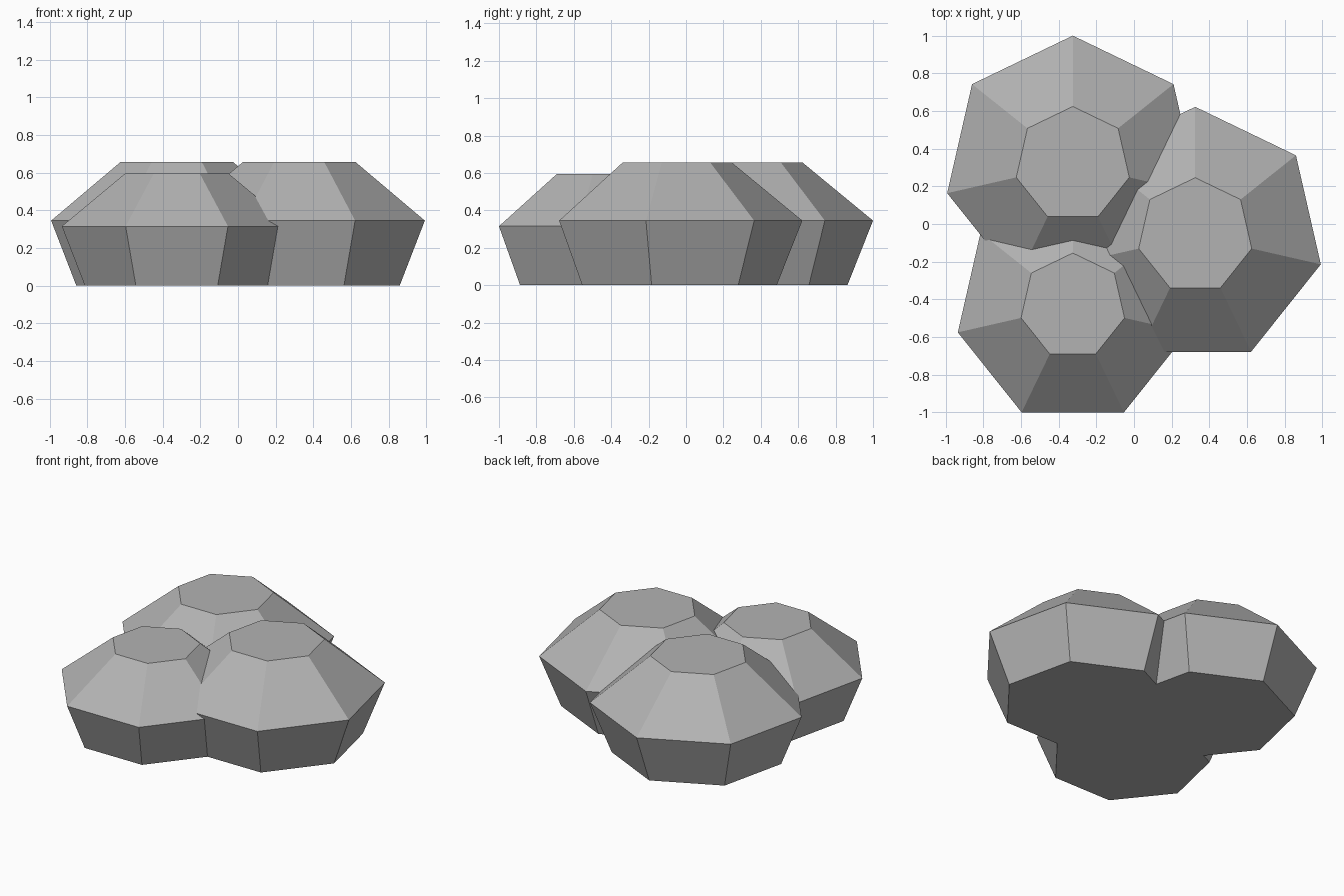
import bpy, bmesh, math

cube = bpy.data.objects.get("Cube")
if cube:
    bpy.data.objects.remove(cube, do_unlink=True)

# Stone colour
stone = bpy.data.materials.new("stone_grey")
stone.use_nodes = True
colour = (0.45, 0.45, 0.45, 1)
stone.diffuse_color = colour
stone.node_tree.nodes["Principled BSDF"].inputs["Base Color"].default_value = colour

SIDES = 7


def make_rock(name, x, y, radius, waist, top):
    """Faceted boulder: narrow foot, wide waist, flat crown, one corner facing back."""
    bm = bmesh.new()
    rings = []
    for scale, z in ((0.8, 0), (1, waist), (0.45, top)):
        ring = []
        for i in range(SIDES):
            a = math.pi / 2 + math.tau * i / SIDES
            ring.append(bm.verts.new((radius * scale * math.cos(a),
                                      radius * scale * math.sin(a), z)))
        rings.append(ring)
    for low, high in zip(rings, rings[1:]):
        for i in range(SIDES):
            j = (i + 1) % SIDES
            bm.faces.new((low[i], low[j], high[j], high[i]))
    bm.faces.new(rings[0][::-1])
    bm.faces.new(rings[-1])
    mesh = bpy.data.meshes.new(name)
    bm.to_mesh(mesh)
    bm.free()
    mesh.materials.append(stone)
    rock = bpy.data.objects.new(name, mesh)
    rock.location = (x, y, 0)
    bpy.context.collection.objects.link(rock)


# Cluster of three overlapping boulders
make_rock("back_rock", -0.325, 0.316, 0.684, 0.345, 0.655)
make_rock("left_rock", 0.325, -0.062, 0.684, 0.345, 0.655)
make_rock("front_rock", -0.325, -0.436, 0.626, 0.315, 0.595)
